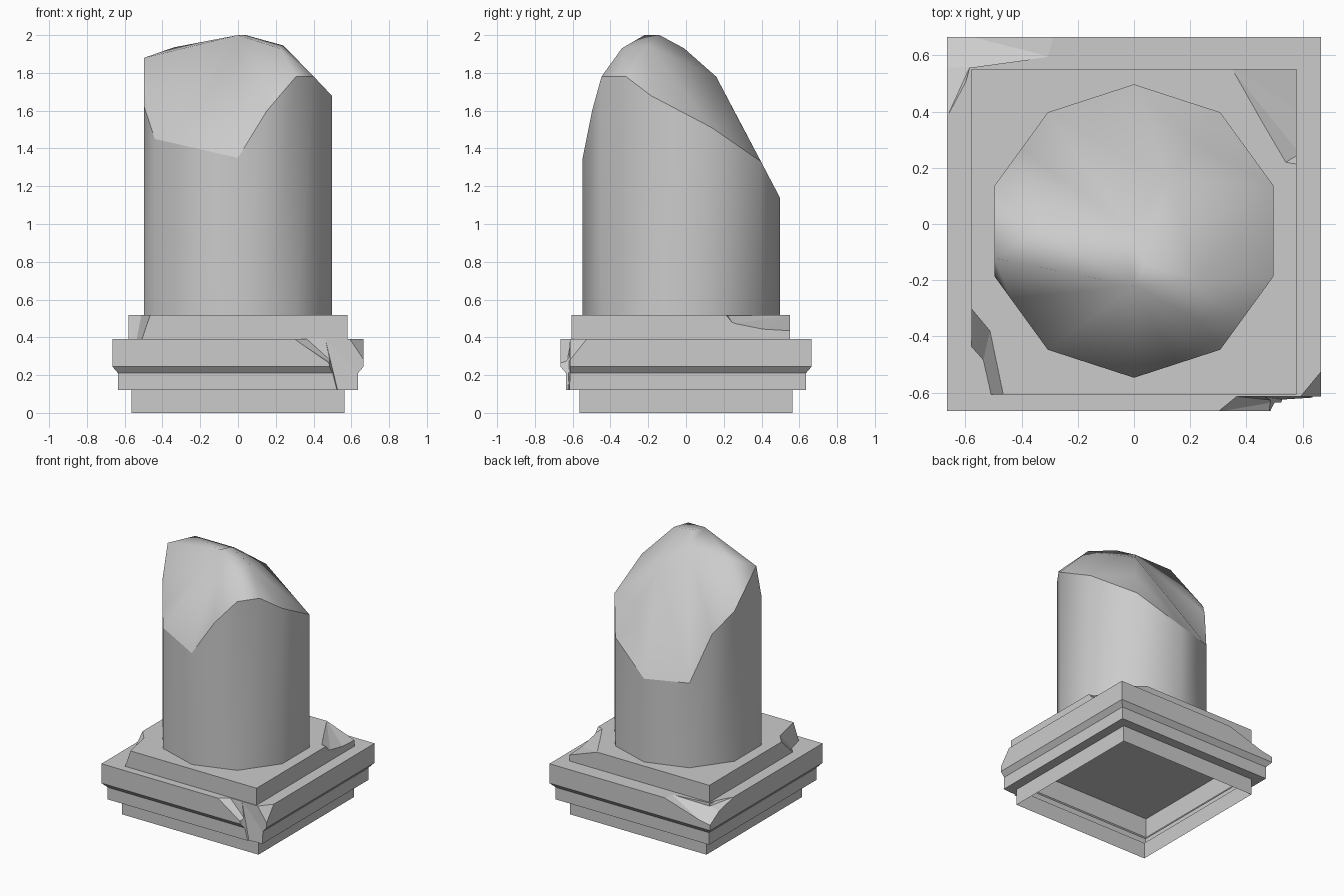
import bpy, bmesh, math
from mathutils import Vector
from mathutils.geometry import delaunay_2d_cdt

cube = bpy.data.objects.get("Cube")
if cube:
    bpy.data.objects.remove(cube, do_unlink=True)

stone = bpy.data.materials.new("grey_stone")
stone.use_nodes = True
stone.diffuse_color = (0.6, 0.6, 0.6, 1)
stone.node_tree.nodes["Principled BSDF"].inputs["Base Color"].default_value = (0.6, 0.6, 0.6, 1)


def finish(bm, name):
    bmesh.ops.recalc_face_normals(bm, faces=bm.faces[:])
    mesh = bpy.data.meshes.new(name)
    bm.to_mesh(mesh)
    bm.free()
    mesh.materials.append(stone)
    obj = bpy.data.objects.new(name, mesh)
    bpy.context.collection.objects.link(obj)
    return obj


def square_loft(name, profile, centre_y=0):
    """Closed solid made of stacked square rings given as (half width, z)."""
    bm = bmesh.new()
    corners = ((-1, -1), (1, -1), (1, 1), (-1, 1))
    rings = [[bm.verts.new((sx * w, centre_y + sy * w, z)) for sx, sy in corners]
             for w, z in profile]
    for low, high in zip(rings, rings[1:]):
        for i in range(4):
            j = (i + 1) % 4
            bm.faces.new((low[i], low[j], high[j], high[i]))
    bm.faces.new(rings[0])
    bm.faces.new(rings[-1])
    return finish(bm, name)


def chip(obj, points, sweep):
    """Break off the hull of some points swept outwards."""
    bm = bmesh.new()
    for p in points:
        bm.verts.new(p)
        bm.verts.new(Vector(p) + Vector(sweep))
    bmesh.ops.convex_hull(bm, input=bm.verts[:])
    loose = [v for v in bm.verts if not v.link_faces]
    bmesh.ops.delete(bm, geom=loose, context='VERTS')
    cutter = finish(bm, "chip_cutter")
    cutter.hide_render = True
    cut = obj.modifiers.new("chip", 'BOOLEAN')
    cut.operation = 'DIFFERENCE'
    cut.solver = 'EXACT'
    cut.object = cutter
    graph = bpy.context.evaluated_depsgraph_get()
    graph.update()
    obj.data = bpy.data.meshes.new_from_object(obj.evaluated_get(graph))
    obj.modifiers.clear()
    bpy.data.objects.remove(cutter, do_unlink=True)


def open_underside(obj, z):
    """Remove the bottom cap so that the part is a hollow shell."""
    bm = bmesh.new()
    bm.from_mesh(obj.data)
    caps = [f for f in bm.faces if all(abs(v.co.z - z) < 1e-4 for v in f.verts)]
    bmesh.ops.delete(bm, geom=caps, context='FACES')
    bm.to_mesh(obj.data)
    bm.free()


# Moulded plinth
plinth = square_loft("plinth", [(0.565, 0), (0.565, 0.12), (0.635, 0.12), (0.635, 0.21),
                                (0.665, 0.245), (0.665, 0.39)])
# Front left corner: shallow start, hollowed face, then the bevelled corner
chip(plinth, [(0.29, -0.67, 0.395), (0.36, -0.613, 0.395), (0.55, -0.613, 0.395),
              (0.5, -0.67, 0.25), (0.52, -0.63, 0.25)], (0, -0.2, 0))
chip(plinth, [(0.45, -0.67, 0.4), (0.46, -0.613, 0.4), (0.72, -0.613, 0.4),
              (0.515, -0.67, 0.11), (0.53, -0.625, 0.11), (0.72, -0.613, 0.11)], (0, -0.2, 0))
chip(plinth, [(0.585, -0.615, 0.4), (0.68, -0.5, 0.4), (0.68, -0.62, 0.25)], (0.1, -0.1, 0))
# Back right corner: sloping hollow on both sides of the slab
chip(plinth, [(-0.28, 0.67, 0.392), (-0.3, 0.595, 0.392), (-0.585, 0.556, 0.365),
              (-0.67, 0.556, 0.35), (-0.67, 0.69, 0.27)], (0, 0, 0.2))
chip(plinth, [(-0.585, 0.557, 0.365), (-0.6, 0.5, 0.392), (-0.67, 0.37, 0.392),
              (-0.67, 0.557, 0.35)], (0, 0, 0.2))
open_underside(plinth, 0)

# Upper slab with two broken corners
slab = square_loft("upper_slab", [(0.579, 0.39), (0.579, 0.517)], -0.028)
chip(slab, [(0.34, 0.56, 0.52), (0.49, 0.33, 0.52), (0.54, 0.22, 0.515), (0.59, 0.21, 0.52),
            (0.59, 0.25, 0.47), (0.59, 0.4, 0.44), (0.59, 0.57, 0.43)], (0, 0, 0.2))
chip(slab, [(-0.585, -0.28, 0.53), (-0.51, -0.37, 0.53), (-0.5, -0.5, 0.53),
            (-0.46, -0.61, 0.53), (-0.585, -0.45, 0.37), (-0.54, -0.5, 0.37),
            (-0.515, -0.61, 0.37)], (-0.15, -0.15, 0))
open_underside(slab, 0.39)

# Broken column: rim heights by position around a ten-sided shaft
SIDES, RADIUS, CENTRE_Y = 10, 0.522, -0.025
RIM = [(0, 1.35), (0.5, 1.6), (1, 1.78), (1.5, 1.78), (2, 1.68), (3, 1.51), (4, 1.33),
       (5, 1.14), (6, 1.15), (6.5, 1.49), (7, 1.64), (7.8, 1.88), (8, 1.62),
       (8.3, 1.45), (9, 1.42)]
# Bumps of the fracture surface, starting with the two ends of its crest
FRACTURE = [(0, -0.22, 2.0), (0.04, -0.14, 2.0), (0.22, -0.34, 1.93), (0.24, -0.2, 1.945),
            (-0.34, -0.02, 1.935), (-0.02, -0.01, 1.93), (0.12, 0.16, 1.78),
            (0.23, 0.28, 1.55)]


def shaft_corner(k):
    a = 2 * math.pi * k / SIDES
    return Vector((RADIUS * math.sin(a), CENTRE_Y - RADIUS * math.cos(a)))


def shaft_point(k):
    base = math.floor(k)
    return shaft_corner(base).lerp(shaft_corner(base + 1), k - base)


points = [(*shaft_point(k), z) for k, z in RIM] + FRACTURE
count = len(RIM)
border = [(i, (i + 1) % count) for i in range(count)]
crest = [(count - 4, count), (count, count + 2)]
flat, _, triangles, origin, _, _ = delaunay_2d_cdt(
    [Vector(p[:2]) for p in points], border + crest, [], 1, 1e-5)

bm = bmesh.new()
verts = [bm.verts.new(p) for p in points]
feet = [bm.verts.new((p[0], p[1], 0.517)) for p in points[:count]]
for tri in triangles:
    bm.faces.new([verts[origin[i][0]] for i in tri])
for i, j in border:
    bm.faces.new((feet[i], feet[j], verts[j], verts[i]))
for face in bm.faces:
    face.smooth = True
for i, j in border:
    bm.edges.get((verts[i], verts[j])).smooth = False
finish(bm, "broken_column")
